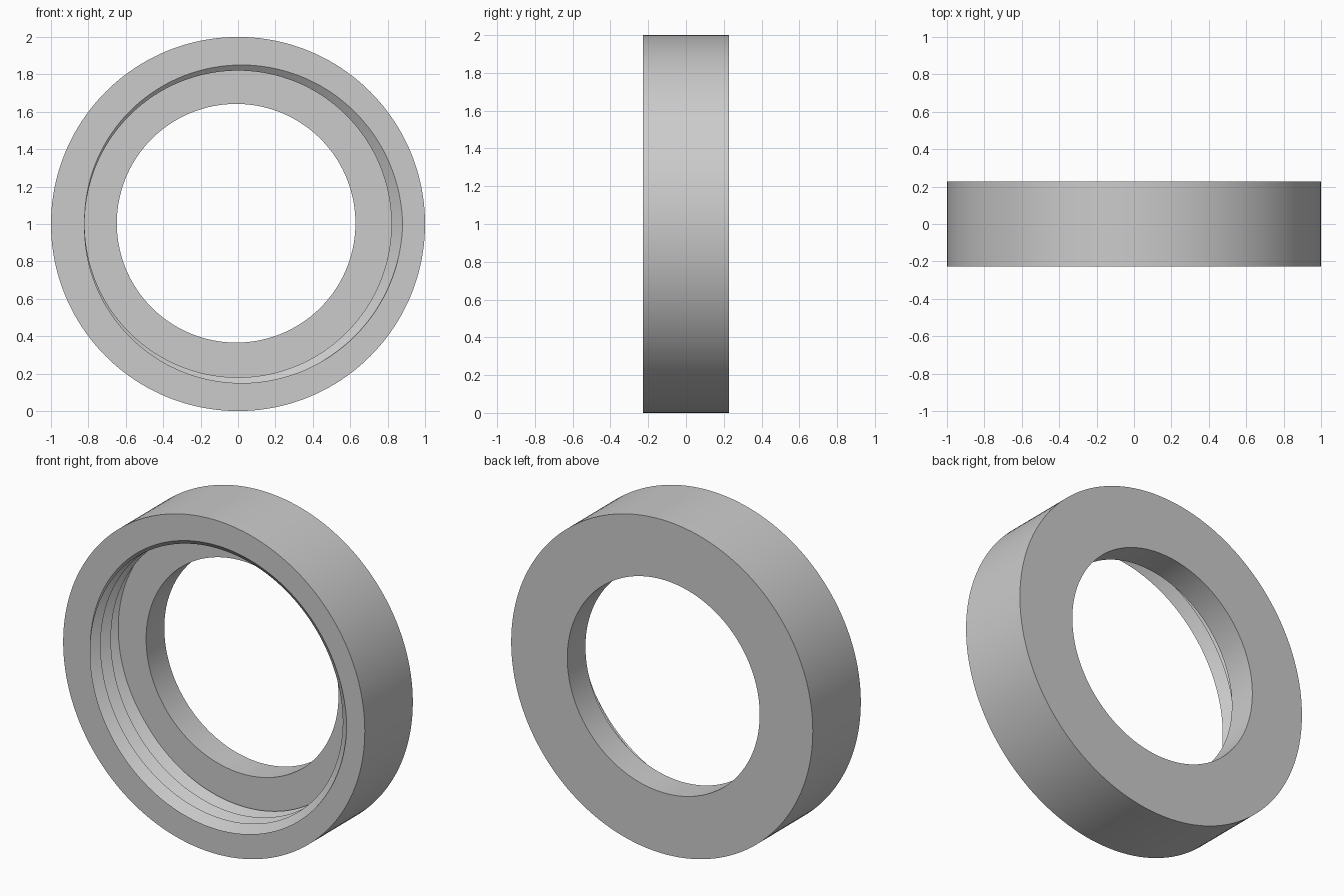
import bpy, bmesh, math

cube = bpy.data.objects.get("Cube")
if cube:
    bpy.data.objects.remove(cube, do_unlink=True)

SEGMENTS = 160
FRONT, FLOOR, BACK = -0.2275, 0.055, 0.2275
OUTER, BORE = 1.0, 0.638
ROOT, CREST, PITCH = 0.88, 0.82, 0.0975

grey = bpy.data.materials.new("light_grey")
grey.use_nodes = True
colour = (0.6, 0.6, 0.6, 1.0)
grey.diffuse_color = colour
grey.node_tree.nodes["Principled BSDF"].inputs["Base Color"].default_value = colour


def thread_radius(y, turn):
    """V-shaped thread wall: root and crest alternate along a right-hand helix."""
    phase = ((y - FRONT) / PITCH + turn) % 1.0
    return CREST + (ROOT - CREST) * abs(1 - 2 * phase)


def section(turn):
    """Closed radial outline of the ring at one angle, as (radius, y, x shift, z shift)."""
    points = [(BORE, BACK, -0.01, 0.004), (OUTER, BACK, 0, 0), (OUTER, FRONT, 0, 0)]
    rows = 2 * math.ceil((FLOOR - FRONT) / PITCH + 1) + 1
    for k in range(rows):
        y = min(max(FRONT + PITCH * (k / 2 - turn), FRONT), FLOOR)
        points.append((thread_radius(y, turn), y, 0, 0))
    points.append((BORE, FLOOR, -0.01, 0.004))
    return points


# Sweep the outline around the axis
bm = bmesh.new()
columns = []
for i in range(SEGMENTS + 1):
    turn = i / SEGMENTS
    a = 2 * math.pi * turn
    columns.append([bm.verts.new((r * math.cos(a) + dx, y, 1 + r * math.sin(a) + dz))
                    for r, y, dx, dz in section(turn)])
for left, right in zip(columns, columns[1:]):
    n = len(left)
    for j in range(n):
        k = (j + 1) % n
        bm.faces.new((left[j], left[k], right[k], right[j]))

# Close the seam and drop the rows that collapse at the thread ends
bmesh.ops.remove_doubles(bm, verts=bm.verts[:], dist=0.00005)
bmesh.ops.dissolve_degenerate(bm, dist=0.00005, edges=bm.edges[:])
bmesh.ops.recalc_face_normals(bm, faces=bm.faces[:])

mesh = bpy.data.meshes.new("threaded_ring")
bm.to_mesh(mesh)
bm.free()
mesh.materials.append(grey)
ring = bpy.data.objects.new("threaded_ring", mesh)
bpy.context.collection.objects.link(ring)

# Smooth round walls, crisp rims and thread edges
bpy.ops.object.select_all(action="DESELECT")
ring.select_set(True)
bpy.context.view_layer.objects.active = ring
bpy.ops.object.shade_smooth_by_angle(angle=math.radians(25))
